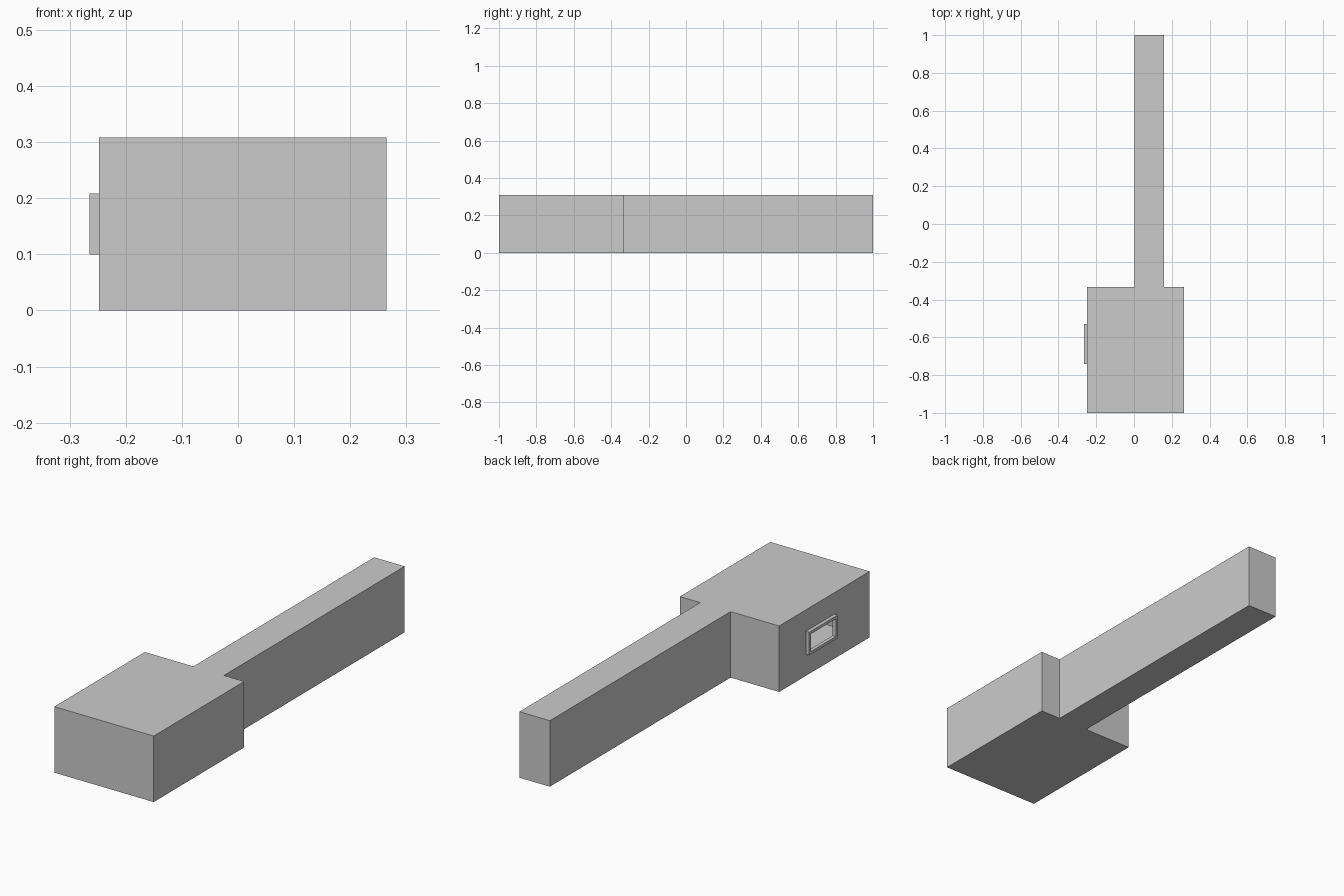
import bpy, bmesh

if "Cube" in bpy.data.objects:
    bpy.data.objects.remove(bpy.data.objects["Cube"])

H = 0.308                      # wall height
LEFT, RIGHT = -0.248, 0.265    # main block sides
BACK = -0.333                  # where the long wing starts
WING_L, WING_R = 0.003, 0.16   # wing sides
OUTER = (-0.74, -0.53, 0.10, 0.208)     # window frame: y0, y1, z0, z1
B = 0.013                               # frame border width
INNER = (OUTER[0] + B, OUTER[1] - B, OUTER[2] + B, OUTER[3] - B)


def rect(bm, x, r):
    y0, y1, z0, z1 = r
    return [bm.verts.new((x, y, z)) for y, z in
            ((y0, z0), (y1, z0), (y1, z1), (y0, z1))]


def bridge(bm, a, b):
    for i in range(4):
        j = (i + 1) % 4
        bm.faces.new((a[i], a[j], b[j], b[i]))


def finish(bm, name):
    bmesh.ops.remove_doubles(bm, verts=bm.verts, dist=1e-5)
    bmesh.ops.recalc_face_normals(bm, faces=bm.faces)
    mesh = bpy.data.meshes.new(name)
    bm.to_mesh(mesh)
    bm.free()
    obj = bpy.data.objects.new(name, mesh)
    bpy.context.collection.objects.link(obj)
    return obj


# Hollow building shell: extruded footprint
bm = bmesh.new()
outline = [(LEFT, -1), (RIGHT, -1), (RIGHT, BACK), (WING_R, BACK),
           (WING_R, 1), (WING_L, 1), (WING_L, BACK), (LEFT, BACK)]
base = bm.faces.new([bm.verts.new((x, y, 0)) for x, y in outline])
new = bmesh.ops.extrude_face_region(bm, geom=[base], use_keep_orig=True)["geom"]
bmesh.ops.translate(bm, vec=(0, 0, H),
                    verts=[g for g in new if isinstance(g, bmesh.types.BMVert)])

# Left wall replaced by one with a window opening
wall = [f for f in bm.faces if all(abs(v.co.x - LEFT) < 1e-5 for v in f.verts)]
bmesh.ops.delete(bm, geom=wall, context='FACES_ONLY')
bridge(bm, rect(bm, LEFT, (-1, BACK, 0, H)), rect(bm, LEFT, INNER))
finish(bm, "building_shell")

# Projecting window frame: outer sides, front ring, inner reveal, back ring
bm = bmesh.new()
loops = [rect(bm, x, r) for x, r in
         ((LEFT, OUTER), (-0.265, OUTER), (-0.265, INNER), (LEFT, INNER))]
for i in range(3):
    bridge(bm, loops[i], loops[i + 1])
finish(bm, "window_frame")
